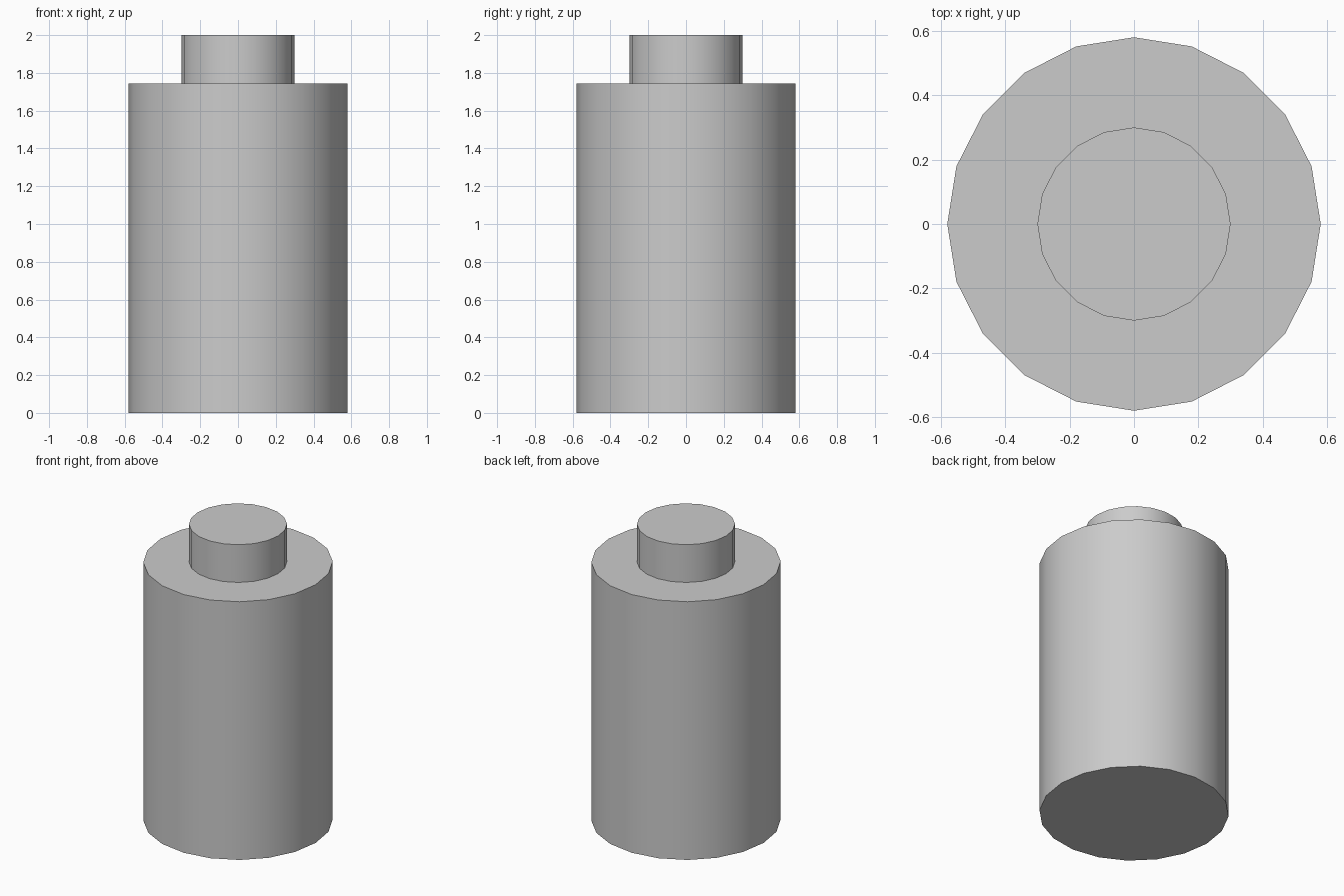
import bpy
import math

if "Cube" in bpy.data.objects:
    bpy.data.objects.remove(bpy.data.objects["Cube"])

SIDES = 20


def cylinder(name, radius, bottom, top):
    """Upright smooth-sided cylinder with sharp rims."""
    bpy.ops.mesh.primitive_cylinder_add(
        vertices=SIDES, radius=radius, depth=top - bottom,
        location=(0, 0, (bottom + top) / 2))
    obj = bpy.context.object
    obj.name = name
    bpy.ops.object.shade_smooth_by_angle(angle=math.radians(30))
    return obj


# Main body
cylinder("body", 0.58, 0.0, 1.745)

# Raised cap, seated slightly into the body
cylinder("top_cap", 0.30, 1.725, 2.0)
